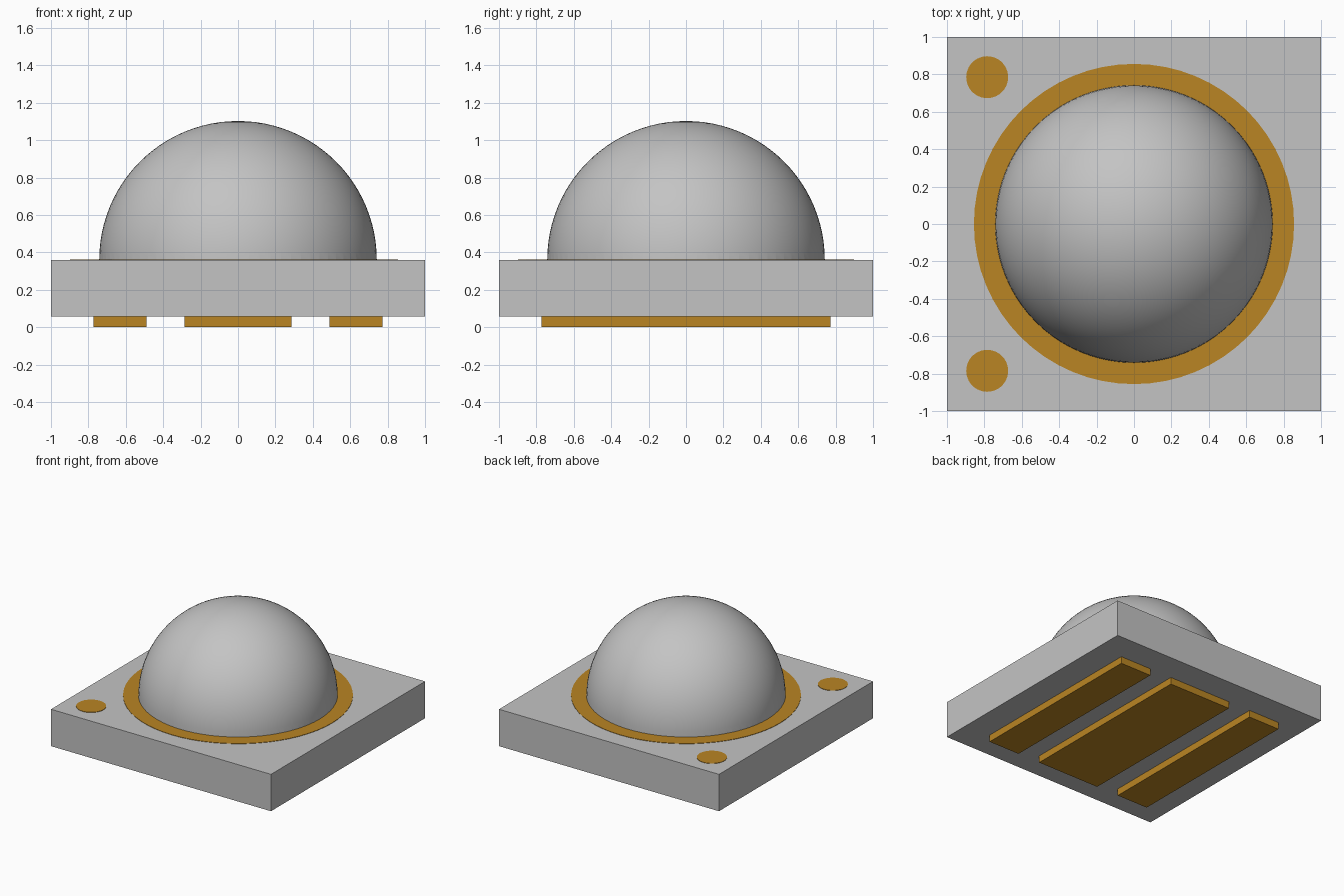
import bpy
import bmesh
from mathutils import Matrix, Vector

cube = bpy.data.objects.get("Cube")
if cube:
    bpy.data.objects.remove(cube, do_unlink=True)


def material(name, rgb):
    mat = bpy.data.materials.new(name)
    mat.use_nodes = True
    mat.diffuse_color = (*rgb, 1)
    mat.node_tree.nodes["Principled BSDF"].inputs["Base Color"].default_value = (*rgb, 1)
    return mat


grey = material("light grey", (0.55, 0.55, 0.55))
gold = material("gold contact", (0.49, 0.235, 0.017))


def finish(name, bm, mat, smooth=False):
    bmesh.ops.recalc_face_normals(bm, faces=bm.faces)
    for face in bm.faces:
        face.smooth = smooth and len(face.verts) <= 4
    mesh = bpy.data.meshes.new(name)
    bm.to_mesh(mesh)
    bm.free()
    mesh.materials.append(mat)
    obj = bpy.data.objects.new(name, mesh)
    bpy.context.collection.objects.link(obj)
    return obj


def box(name, low, high, mat):
    low, high = Vector(low), Vector(high)
    bm = bmesh.new()
    bmesh.ops.create_cube(bm, size=1, matrix=Matrix.Translation((low + high) / 2)
                          @ Matrix.Diagonal((*(high - low), 1)))
    return finish(name, bm, mat)


def disc(name, x, y, radius, mat):
    bm = bmesh.new()
    bmesh.ops.create_cone(bm, cap_ends=True, segments=64, radius1=radius, radius2=radius,
                          depth=PLATE, matrix=Matrix.Translation((x, y, TOP + PLATE / 2)))
    return finish(name, bm, mat)


BASE, TOP, PLATE = 0.057, 0.36, 0.003

# Square substrate
box("substrate", (-1, -1, BASE), (1, 1, TOP), grey)

# Contact pads underneath
box("centre_pad", (-0.285, -0.772, 0), (0.285, 0.772, BASE), gold)
box("left_pad", (0.488, -0.772, 0), (0.772, 0.772, BASE), gold)
box("right_pad", (-0.772, -0.772, 0), (-0.488, 0.772, BASE), gold)

# Gold plating on the top face
disc("lens_ring", 0, 0, 0.856, gold)
disc("front_marker", -0.785, -0.785, 0.112, gold)
disc("back_marker", -0.785, 0.785, 0.112, gold)

# Hemispherical lens: a sphere cut at its equator and closed underneath
bm = bmesh.new()
bmesh.ops.create_uvsphere(bm, u_segments=80, v_segments=48, radius=0.742)
bmesh.ops.bisect_plane(bm, geom=bm.verts[:] + bm.edges[:] + bm.faces[:], dist=1e-4,
                       plane_co=(0, 0, 0), plane_no=(0, 0, 1), clear_inner=True)
bmesh.ops.holes_fill(bm, edges=[e for e in bm.edges if e.is_boundary], sides=0)
for e in bm.edges:
    e.smooth = not all(len(f.verts) > 4 or f.calc_center_median().z < 0.05 for f in e.link_faces)
bmesh.ops.translate(bm, verts=bm.verts, vec=(0, 0, TOP))
finish("dome_lens", bm, grey, smooth=True)
